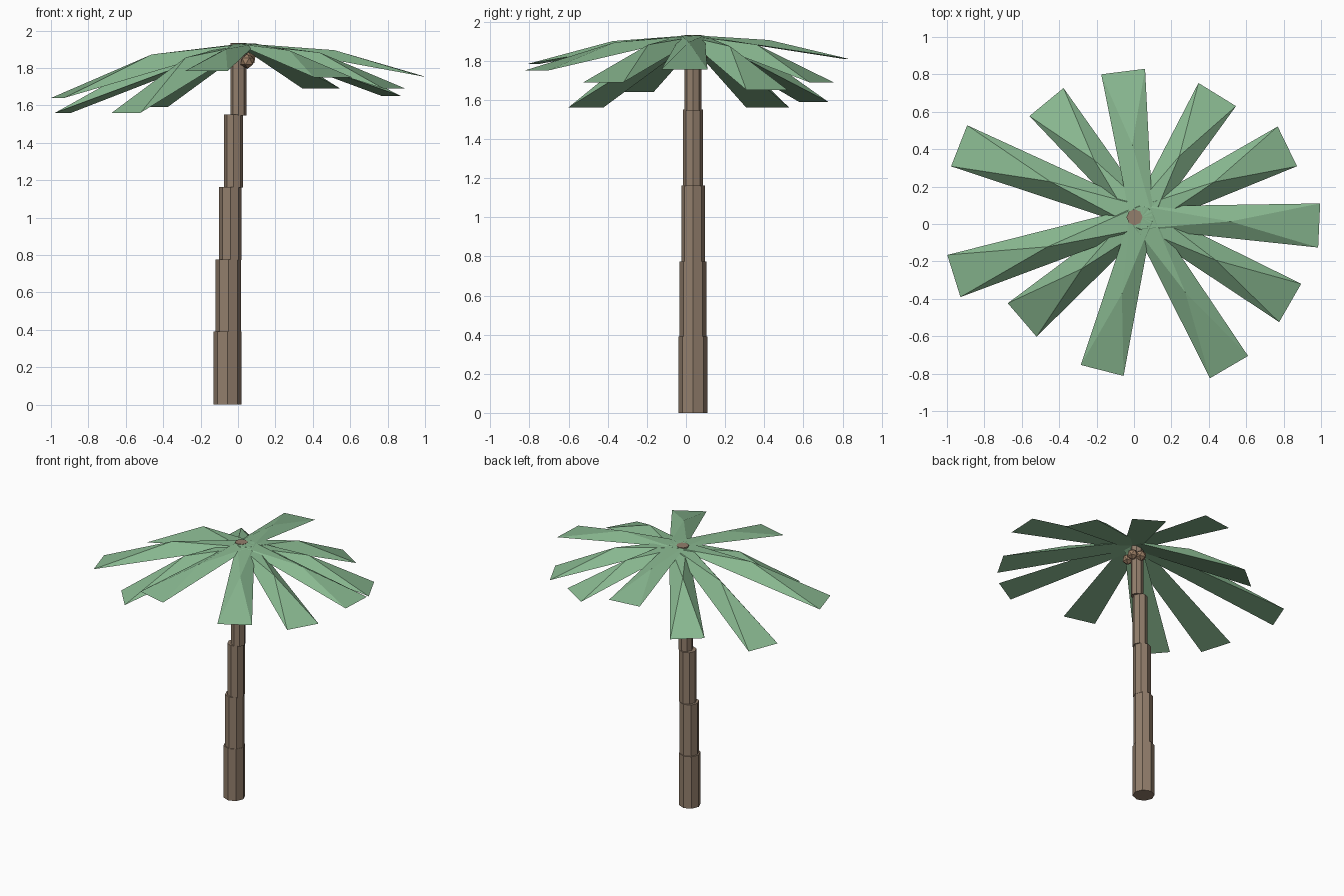
import bpy, bmesh, math
from mathutils import Vector

if "Cube" in bpy.data.objects:
    bpy.data.objects.remove(bpy.data.objects["Cube"])


def material(name, rgb):
    m = bpy.data.materials.new(name)
    m.diffuse_color = (*rgb, 1)
    m.use_nodes = True
    m.node_tree.nodes["Principled BSDF"].inputs["Base Color"].default_value = m.diffuse_color
    return m


GREEN = material("leaf_green", (0.25, 0.48, 0.28))
BROWN = material("bark_brown", (0.29, 0.21, 0.15))
NUT = material("nut_brown", (0.33, 0.21, 0.13))


def finish(bm, name, mat):
    bmesh.ops.recalc_face_normals(bm, faces=bm.faces)
    me = bpy.data.meshes.new(name)
    bm.to_mesh(me)
    bm.free()
    me.materials.append(mat)
    ob = bpy.data.objects.new(name, me)
    bpy.context.collection.objects.link(ob)


# Trunk: stacked eight-sided drums, leaning slightly to +x (x, radius, bottom, top)
drums = [(-0.056, 0.075, 0.0, 0.39), (-0.052, 0.068, 0.385, 0.775),
         (-0.041, 0.06, 0.772, 1.162), (-0.023, 0.051, 1.16, 1.55),
         (0.003, 0.043, 1.545, 1.932)]
for i, (x, r, z0, z1) in enumerate(drums):
    bm = bmesh.new()
    bmesh.ops.create_cone(bm, cap_ends=True, segments=8, radius1=r, radius2=r, depth=z1 - z0)
    bmesh.ops.translate(bm, vec=(x, 0.036, (z0 + z1) / 2), verts=bm.verts)
    finish(bm, f"trunk_segment_{i + 1}", BROWN)

# Fronds: base edge at the crown, raised ridge point halfway, wide level tip
CROWN = Vector((0.04, 0.035, 1.93))
tips = [(0.99, -0.008, 1.755), (0.82, 0.415, 1.65), (0.445, 0.692, 1.69),
        (-0.058, 0.815, 1.81), (-0.468, 0.652, 1.59), (-0.935, 0.418, 1.56),
        (-0.963, -0.278, 1.64), (-0.598, -0.513, 1.56), (-0.17, -0.783, 1.783),
        (0.508, -0.765, 1.75), (0.835, -0.422, 1.69)]
for i, t in enumerate(tips):
    tip = Vector(t)
    out = tip - CROWN
    side = Vector((-out.y, out.x, 0)).normalized()
    ridge = CROWN + Vector((out.x * 0.5, out.y * 0.5, out.z * 0.2))
    bm = bmesh.new()
    bl, br, tl, tr, m = [bm.verts.new(p) for p in (
        CROWN + side * 0.06, CROWN - side * 0.06,
        tip + side * 0.118, tip - side * 0.118, ridge)]
    for f in ((bl, br, m), (br, tr, m), (tr, tl, m), (tl, bl, m), (bl, tl, tr, br)):
        bm.faces.new(f)
    finish(bm, f"frond_{i + 1}", GREEN)

# Nuts hanging beneath the crown
for i, p in enumerate([(0.05, -0.005, 1.835), (0.058, 0.055, 1.845), (0.01, 0.085, 1.84)]):
    bm = bmesh.new()
    bmesh.ops.create_icosphere(bm, subdivisions=1, radius=0.04)
    bmesh.ops.translate(bm, vec=p, verts=bm.verts)
    finish(bm, f"nut_{i + 1}", NUT)
